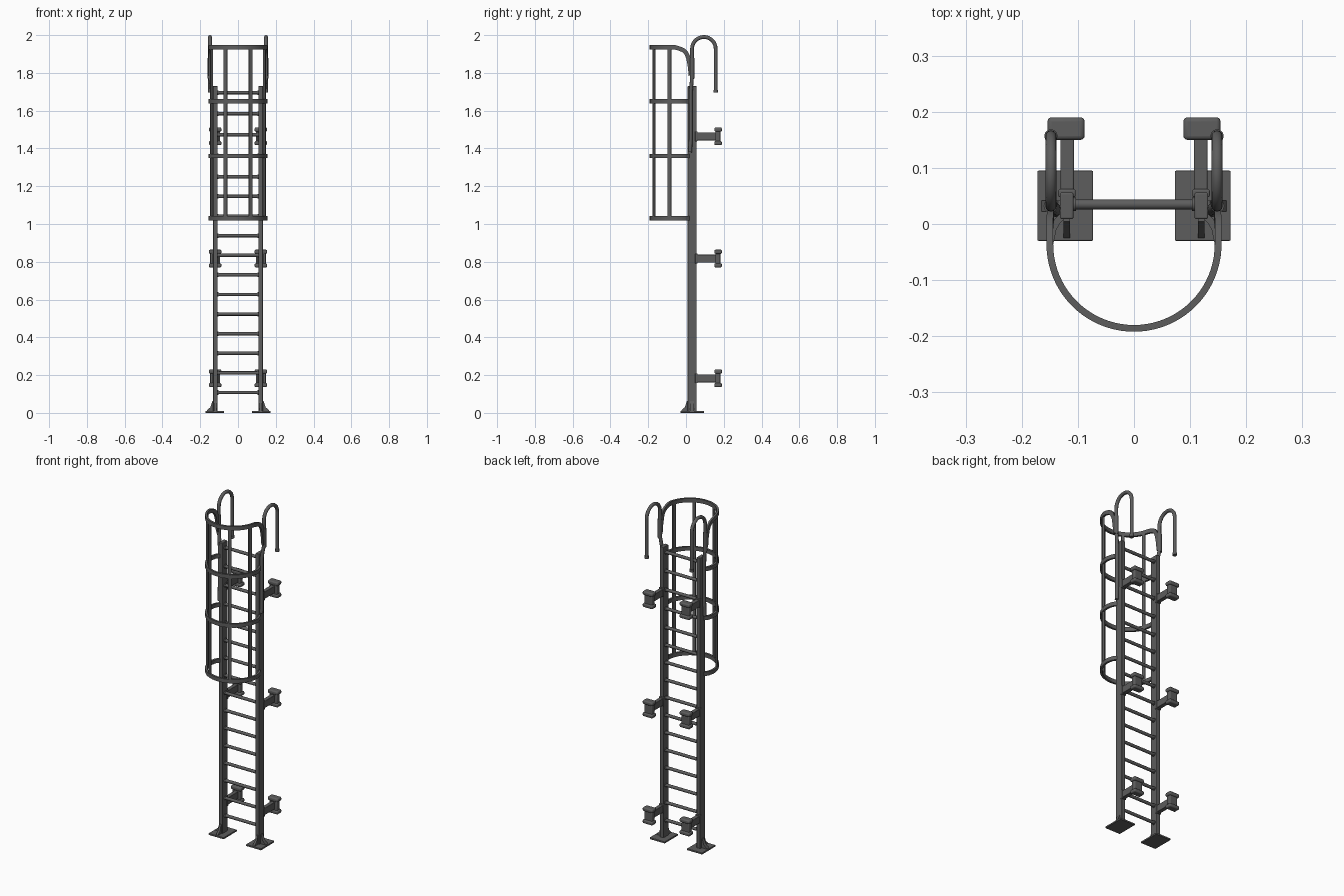
import bpy, bmesh, math
from mathutils import Vector

cube = bpy.data.objects.get("Cube")
if cube:
    bpy.data.objects.remove(cube, do_unlink=True)

steel = bpy.data.materials.new("dark_grey_steel")
steel.use_nodes = True
GREY = (0.11, 0.11, 0.11, 1)
steel.diffuse_color = GREY
steel.node_tree.nodes["Principled BSDF"].inputs["Base Color"].default_value = GREY


def finish(name, bm, bevel=0.0):
    """Turn a bmesh into a smooth-shaded steel object."""
    bmesh.ops.recalc_face_normals(bm, faces=bm.faces)
    mesh = bpy.data.meshes.new(name)
    bm.to_mesh(mesh)
    bm.free()
    mesh.materials.append(steel)
    obj = bpy.data.objects.new(name, mesh)
    bpy.context.collection.objects.link(obj)
    if bevel:
        mod = obj.modifiers.new("rounded_edges", "BEVEL")
        mod.width = bevel
        mod.segments = 3
    bpy.ops.object.select_all(action="DESELECT")
    bpy.context.view_layer.objects.active = obj
    obj.select_set(True)
    bpy.ops.object.shade_smooth_by_angle(angle=math.radians(40))
    return obj


def box(name, x, y, z, bevel=0.003):
    """Box from (min, max) pairs on each axis."""
    bm = bmesh.new()
    bmesh.ops.create_cube(bm, size=1)
    for v in bm.verts:
        v.co = [(a + b) / 2 + c * (b - a) for c, (a, b) in zip(v.co, (x, y, z))]
    return finish(name, bm, bevel)


def sweep(name, path, section, side):
    """Sweep a section along a path; side(point) gives the first section axis."""
    bm = bmesh.new()
    path = [Vector(p) for p in path]
    rings = []
    for i, p in enumerate(path):
        t = (path[min(i + 1, len(path) - 1)] - path[max(i - 1, 0)]).normalized()
        n = side(p)
        n = (n - t * n.dot(t)).normalized()
        up = t.cross(n)
        rings.append([bm.verts.new(p + n * a + up * b) for a, b in section])
    count = len(section)
    for r, s in zip(rings, rings[1:]):
        for k in range(count):
            bm.faces.new((r[k], r[(k + 1) % count], s[(k + 1) % count], s[k]))
    bm.faces.new(rings[0])
    bm.faces.new(rings[-1])
    return finish(name, bm)


def circle(r, n=12):
    return [(r * math.cos(2 * math.pi * k / n), r * math.sin(2 * math.pi * k / n)) for k in range(n)]


def flat_bar(t, w):
    return [(-t, -w), (t, -w), (t, w), (-t, w)]


def pipe(name, path, r, side=Vector((1, 0, 0))):
    return sweep(name, path, circle(r), lambda p: side)


def wedge(name, foot, height, direction, thick):
    """Curved gusset plate from a rail foot towards a direction."""
    foot, d = Vector(foot), Vector(direction)
    across = Vector((0, 0, 1)).cross(d).normalized() * thick / 2
    profile = [(0, 0), (1, 0), (0.9, 0.15), (0.45, 0.4), (0.15, 1), (0, 1)]
    bm = bmesh.new()
    loops = [[bm.verts.new(foot + d * u + Vector((0, 0, height * w)) + across * s)
              for u, w in profile] for s in (-1, 1)]
    bm.faces.new(loops[0])
    bm.faces.new(loops[1])
    for k in range(len(profile)):
        j = (k + 1) % len(profile)
        bm.faces.new((loops[0][k], loops[0][j], loops[1][j], loops[1][k]))
    return finish(name, bm)


RAIL_X = 0.12
RUNG_Y = 0.035
BACK = Vector((0, 1, 0))

# Rungs with weld collars, spaced slightly wider near the top
for i in range(16):
    z = 0.108 + 0.1038 * min(i, 11) + 0.1115 * max(0, i - 11)
    pipe("rung", [(-RAIL_X, RUNG_Y, z), (RAIL_X, RUNG_Y, z)], 0.009, BACK)
    for s in (-1, 1):
        pipe("rung_collar", [(s * 0.112, RUNG_Y, z), (s * 0.103, RUNG_Y, z)], 0.012, BACK)

for s, label in ((1, "left"), (-1, "right")):
    def span(a, b):
        return tuple(sorted((s * a, s * b)))

    # Rail, base plate and gussets
    box(label + "_rail", span(0.108, 0.132), (0.009, 0.056), (0, 1.73))
    box(label + "_base_plate", span(0.073, 0.172), (-0.03, 0.095), (0, 0.01), 0.002)
    wedge(label + "_front_gusset", (s * RAIL_X, 0.01, 0.008), 0.055, (0, -0.036, 0), 0.012)
    wedge(label + "_outer_gusset", (s * 0.13, 0.032, 0.008), 0.055, (s * 0.036, 0, 0), 0.02)

    # Wall brackets: arm, plate and two rounded flanges
    for z in (0.183, 0.817, 1.464):
        box(label + "_bracket_arm", span(0.107, 0.131), (0.05, 0.16), (z - 0.021, z + 0.021))
        box(label + "_bracket_root", span(0.104, 0.135), (0.048, 0.062), (z - 0.026, z + 0.026))
        box(label + "_bracket_plate", span(0.095, 0.147), (0.155, 0.182), (z - 0.038, z + 0.038), 0.005)
        for e in (-1, 1):
            box(label + "_bracket_flange", span(0.088, 0.154), (0.15, 0.19),
                (z + e * 0.036 - 0.011, z + e * 0.036 + 0.011), 0.007)

    # Hooked handrail running down beside the rail
    path = [(s * 0.138, 0.022, 1.38), (s * 0.138, 0.025, 1.46), (s * 0.138, 0.025, 1.70),
            (s * 0.142, 0.029, 1.74), (s * 0.148, 0.032, 1.78)]
    for k in range(17):
        a = math.pi * (1 - k / 16)
        path.append((s * 0.148, 0.0945 + 0.0625 * math.cos(a), 1.928 + 0.062 * math.sin(a)))
    path.append((s * 0.148, 0.157, 1.70))
    pipe(label + "_handrail", path, 0.01)
    pipe(label + "_handrail_sleeve", [(s * 0.149, 0.032, 1.77), (s * 0.149, 0.032, 1.88)], 0.012)
    pipe(label + "_handrail_tip", [(s * 0.148, 0.157, 1.695), (s * 0.148, 0.157, 1.71)], 0.012)

# Safety cage hoops
CENTRE = Vector((0, -0.036, 0))
RADIUS = 0.15


def outward(p):
    return Vector((p.x, p.y - CENTRE.y, 0)) if p.y < CENTRE.y else Vector((p.x, 0, 0))


def hoop(name, z, end, sag=0.0):
    """Half ring closed by mirrored end points; sag lowers the ring near its ends."""
    arc = []
    for k in range(41):
        a = -math.pi * k / 40
        drop = sag * max(0, 1 + 4 * math.sin(a)) ** 2
        arc.append((RADIUS * math.cos(a), CENTRE.y + RADIUS * math.sin(a), z - drop))
    left = [(x, y, z + dz) for x, y, dz in end]
    right = [(-x, y, h) for x, y, h in reversed(left)]
    return sweep(name, left + arc + right, flat_bar(0.006, 0.0115), outward)


for z in (1.03, 1.36, 1.65):
    hoop("cage_hoop", z, [(0.124, 0.018, 0), (0.136, 0.006, 0), (0.144, -0.008, 0)])
hoop("top_cage_hoop", 1.936, [(0.149, 0.026, -0.15), (0.149, 0.02, -0.095), (0.149, 0.012, -0.055),
                              (0.15, 0.001, -0.031), (0.15, -0.014, -0.016)], 0.007)

# Upright flat bars of the cage
for degrees in (-20, -64, -116, -160):
    a = math.radians(degrees)
    n = Vector((math.cos(a), math.sin(a), 0))
    p = CENTRE + n * (RADIUS - 0.001)
    sweep("cage_upright", [p + Vector((0, 0, 1.02)), p + Vector((0, 0, 1.945))],
          flat_bar(0.005, 0.009), lambda q, n=n: n)
